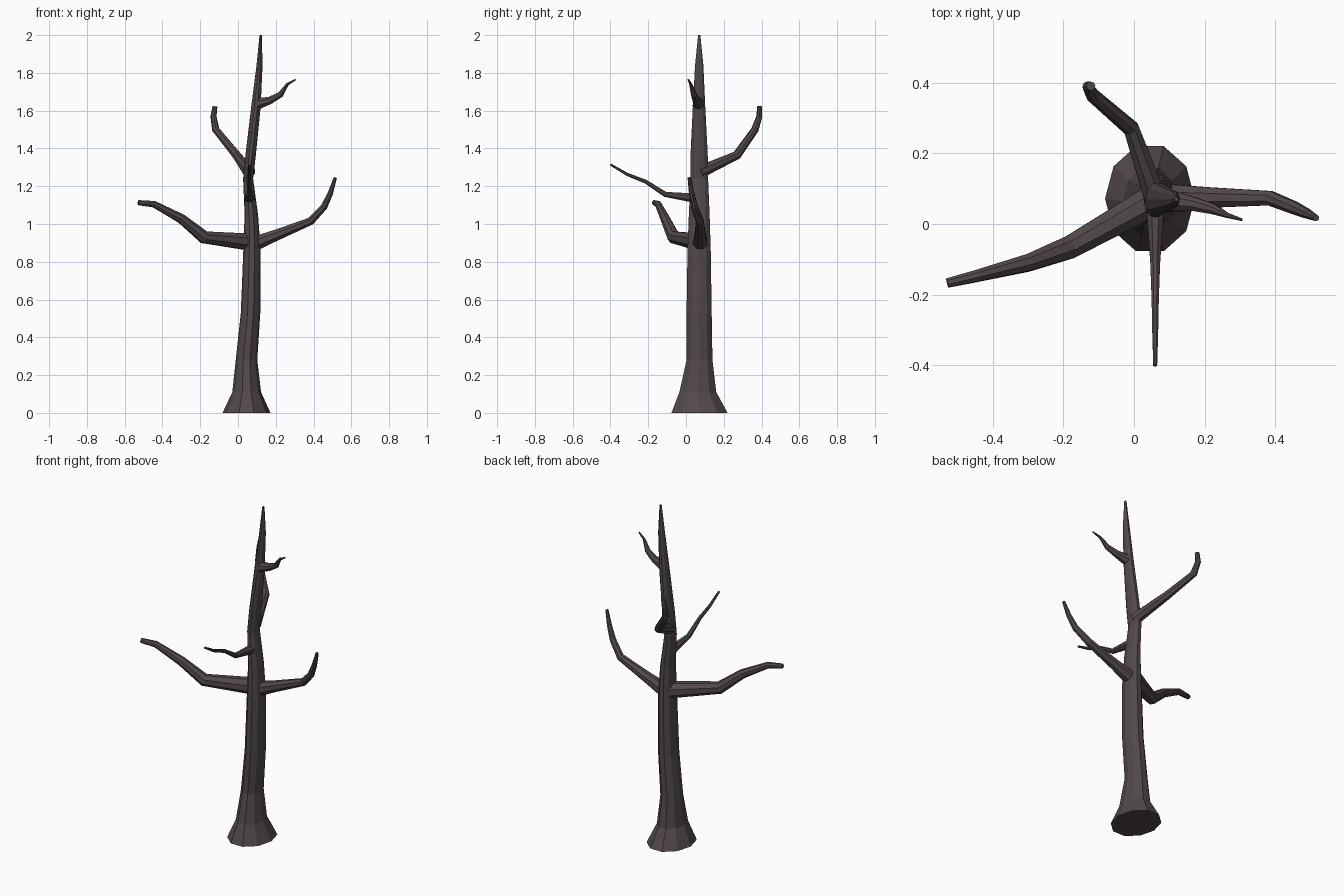
import bpy, bmesh, math
from mathutils import Vector

bark = bpy.data.materials.new("bark")
bark.diffuse_color = (0.085, 0.066, 0.067, 1)


def loft(name, rings):
    """Skin a list of equal-length point rings and cap both ends."""
    bm = bmesh.new()
    loops = [[bm.verts.new(p) for p in ring] for ring in rings]
    n = len(loops[0])
    for a, b in zip(loops, loops[1:]):
        for i in range(n):
            j = (i + 1) % n
            bm.faces.new((a[i], a[j], b[j], b[i]))
    bm.faces.new(loops[0][::-1])
    bm.faces.new(loops[-1])
    bmesh.ops.recalc_face_normals(bm, faces=bm.faces)
    mesh = bpy.data.meshes.new(name)
    bm.to_mesh(mesh)
    bm.free()
    mesh.materials.append(bark)
    obj = bpy.data.objects.new(name, mesh)
    bpy.context.collection.objects.link(obj)
    return obj


def trunk_ring(x0, x1, y0, y1, z, n=10):
    """Horizontal ring filling the given x and y extents."""
    pts = []
    for i in range(n):
        a = 2 * math.pi * i / n
        pts.append(((x0 + x1) / 2 + (x1 - x0) / 2 * math.cos(a),
                    (y0 + y1) / 2 + (y1 - y0) / 2 * math.sin(a) / math.cos(math.pi / n), z))
    return pts


def branch(name, path, n=8):
    """Tapered tube along (x, y, z, radius) stations."""
    pts = [Vector(p[:3]) for p in path]
    side = None
    rings = []
    for k, p in enumerate(pts):
        d_in = (p - pts[k - 1]).normalized() if k else Vector()
        d_out = (pts[k + 1] - p).normalized() if k < len(pts) - 1 else Vector()
        t = (d_in + d_out).normalized()
        if side is None:
            side = t.cross(Vector((0, 0, 1)))
        side = (side - t * side.dot(t)).normalized()
        up = side.cross(t)
        r = path[k][3]
        rings.append([p + r * (math.cos(a) * side + math.sin(a) * up)
                      for a in (2 * math.pi * (i + 0.5) / n for i in range(n))])
    return loft(name, rings)


# Trunk with flared foot and pointed top
loft("trunk", [trunk_ring(*r) for r in (
    (-0.082, 0.172, -0.077, 0.22, 0),
    (-0.03, 0.122, -0.035, 0.16, 0.11),
    (-0.012, 0.102, 0.003, 0.14, 0.28),
    (0.015, 0.118, 0.003, 0.136, 0.53),
    (0.028, 0.12, 0.008, 0.131, 0.86),
    (0.035, 0.106, 0.015, 0.125, 1.05),
    (0.027, 0.08, 0.024, 0.117, 1.24),
    (0.04, 0.095, 0.024, 0.115, 1.37),
    (0.07, 0.12, 0.036, 0.102, 1.62),
    (0.098, 0.13, 0.048, 0.092, 1.84),
    (0.114, 0.126, 0.064, 0.076, 2.0))])

# Branches
branch("left_branch", [
    (0.06, 0.07, 0.905, 0.048), (-0.18, -0.065, 0.93, 0.035),
    (-0.3, -0.11, 1.028, 0.026), (-0.445, -0.147, 1.105, 0.018),
    (-0.528, -0.167, 1.113, 0.014)])
branch("right_branch", [
    (0.06, 0.075, 0.885, 0.044), (0.2, 0.075, 0.94, 0.032),
    (0.385, 0.073, 1.015, 0.022), (0.455, 0.045, 1.09, 0.019),
    (0.488, 0.03, 1.16, 0.015), (0.515, 0.017, 1.245, 0.009)])
branch("back_branch", [
    (0.06, 0.075, 1.275, 0.034), (-0.008, 0.27, 1.365, 0.024),
    (-0.118, 0.365, 1.5, 0.02), (-0.13, 0.388, 1.57, 0.016),
    (-0.122, 0.39, 1.623, 0.013)])
branch("front_branch", [
    (0.06, 0.06, 1.135, 0.028), (-0.0 + 0.06, -0.11, 1.157, 0.015),
    (0.06, -0.215, 1.225, 0.011), (0.06, -0.31, 1.262, 0.009),
    (0.06, -0.4, 1.315, 0.006)])
branch("top_twig", [
    (0.095, 0.067, 1.635, 0.034), (0.17, 0.056, 1.655, 0.021),
    (0.225, 0.042, 1.685, 0.016), (0.262, 0.025, 1.74, 0.008),
    (0.305, 0.012, 1.765, 0.004)])
